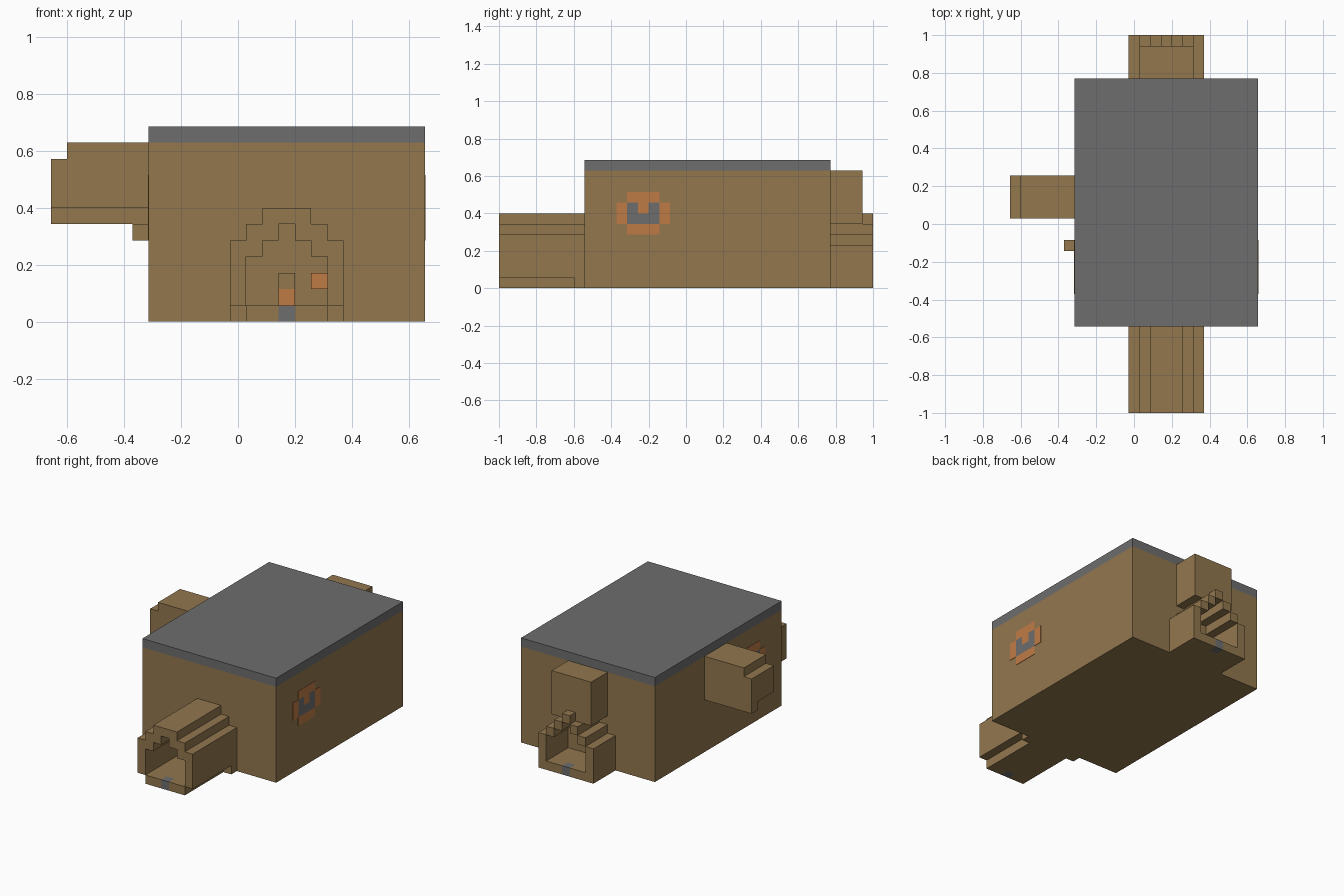
import bpy, bmesh
from mathutils import Vector

cube = bpy.data.objects.get("Cube")
if cube:
    bpy.data.objects.remove(cube, do_unlink=True)

U = 2 / 35                       # size of one block
ORIGIN = Vector((11.5, 17.5, 0))  # block grid origin
MID = 14.5                       # centre line of the two porches


def material(name, rgb):
    m = bpy.data.materials.new(name)
    m.use_nodes = True
    m.diffuse_color = (*rgb, 1)
    m.node_tree.nodes["Principled BSDF"].inputs["Base Color"].default_value = (*rgb, 1)
    return m


BROWN = material("earth brown", (0.287, 0.184, 0.076))
GREY = material("slate grey", (0.155, 0.155, 0.155))
ORANGE = material("clay orange", (0.52, 0.198, 0.06))


def finish(name, bm, mat):
    bmesh.ops.recalc_face_normals(bm, faces=bm.faces)
    mesh = bpy.data.meshes.new(name)
    bm.to_mesh(mesh)
    bm.free()
    mesh.materials.append(mat)
    ob = bpy.data.objects.new(name, mesh)
    bpy.context.scene.collection.objects.link(ob)
    return ob


def blocks(name, mat, *ranges):
    """Boxes given in block units as (low corner, high corner)."""
    bm = bmesh.new()
    for lo, hi in ranges:
        lo, hi = ((Vector(p) - ORIGIN) * U for p in (lo, hi))
        verts = bmesh.ops.create_cube(bm, size=1)["verts"]
        for v in verts:
            v.co = Vector((l + (h - l) * (c + 0.5) for l, h, c in zip(lo, hi, v.co)))
    return finish(name, bm, mat)


def extrude(name, mat, profile, y0, y1):
    """Extrude an x-z profile along y."""
    bm = bmesh.new()
    face = bm.faces.new([bm.verts.new((Vector((x, y0, z)) - ORIGIN) * U) for x, z in profile])
    geom = bmesh.ops.extrude_face_region(bm, geom=[face])["geom"]
    moved = [g for g in geom if isinstance(g, bmesh.types.BMVert)]
    bmesh.ops.translate(bm, verts=moved, vec=(0, (y1 - y0) * U, 0))
    return finish(name, bm, mat)


def mirrored(half):
    return [(MID + x, z) for x, z in half] + [(MID - x, z) for x, z in reversed(half)]


# Main hall and flat roof
blocks("hall", BROWN, ((6, 8, 0), (23, 31, 11)))
blocks("roof", GREY, ((6, 8, 11), (23, 31, 12)))

# Front porch: stepped vault on a narrower floor
outer = [(3.5, 1), (3.5, 5), (2.5, 5), (2.5, 6), (1.5, 6), (1.5, 7)]
inner = [(2.5, 1), (2.5, 4), (1.5, 4), (1.5, 5), (0.5, 5), (0.5, 6)]
extrude("front_vault", BROWN, mirrored(outer) + mirrored(inner)[::-1], 0, 8)
blocks("front_floor", BROWN,
       ((12, 0, 0), (14, 7, 1)), ((15, 0, 0), (17, 7, 1)),
       ((14, 1, 0), (15, 7, 1)), ((11, 7, 0), (18, 8, 1)))

# Small blocks inside the front porch
blocks("inner_post", BROWN, ((14, 7, 2), (15, 8, 3)))
blocks("inner_lights", ORANGE, ((14, 7, 1), (15, 8, 2)), ((16, 7, 2), (17, 8, 3)))

# Back porch: walls and a vault of diagonal steps
steps = [((11, 31, 0), (12, 35, 4))]
steps += [((12 + i, 31, 4 + i), (13 + i, 35, 5 + i)) for i in range(3)]
steps += [((2 * MID - hi[0], lo[1], lo[2]), (2 * MID - lo[0], hi[1], hi[2]))
          for lo, hi in steps[:3]]
blocks("back_vault", BROWN, *steps)
blocks("back_floor", BROWN,
       ((12, 31, 0), (14, 35, 1)), ((15, 31, 0), (17, 35, 1)), ((14, 31, 0), (15, 34, 1)))
blocks("back_tower", BROWN, ((12, 31, 6), (17, 34, 11)))

# Grey door sills at both porch ends
blocks("door_sills", GREY, *[((14, y, 0), (15, y + 1, 1)) for y in (0, 34)])

# Side bay with its lower lip, and a peg on the wall
blocks("side_bay", BROWN, ((1, 18, 7), (6, 22, 11)), ((0, 18, 7), (1, 22, 10)),
       ((0, 21, 6), (6, 22, 7)))
blocks("wall_peg", BROWN, ((5, 15, 5), (6, 16, 6)))

# Painted emblem on both long walls, one thin plate per block
ROWS = {5: " ooo ", 6: "ogggo", 7: "ogogo", 8: " ooo "}
for side, x in (("left", 23), ("right", 5.96)):
    for key, mat in (("o", ORANGE), ("g", GREY)):
        plates = [((x, 11 + i, z), (x + 0.04, 12 + i, z + 1))
                  for z, row in ROWS.items() for i, c in enumerate(row) if c == key]
        blocks(f"{side}_emblem_{mat.name.split()[1]}", mat, *plates)
